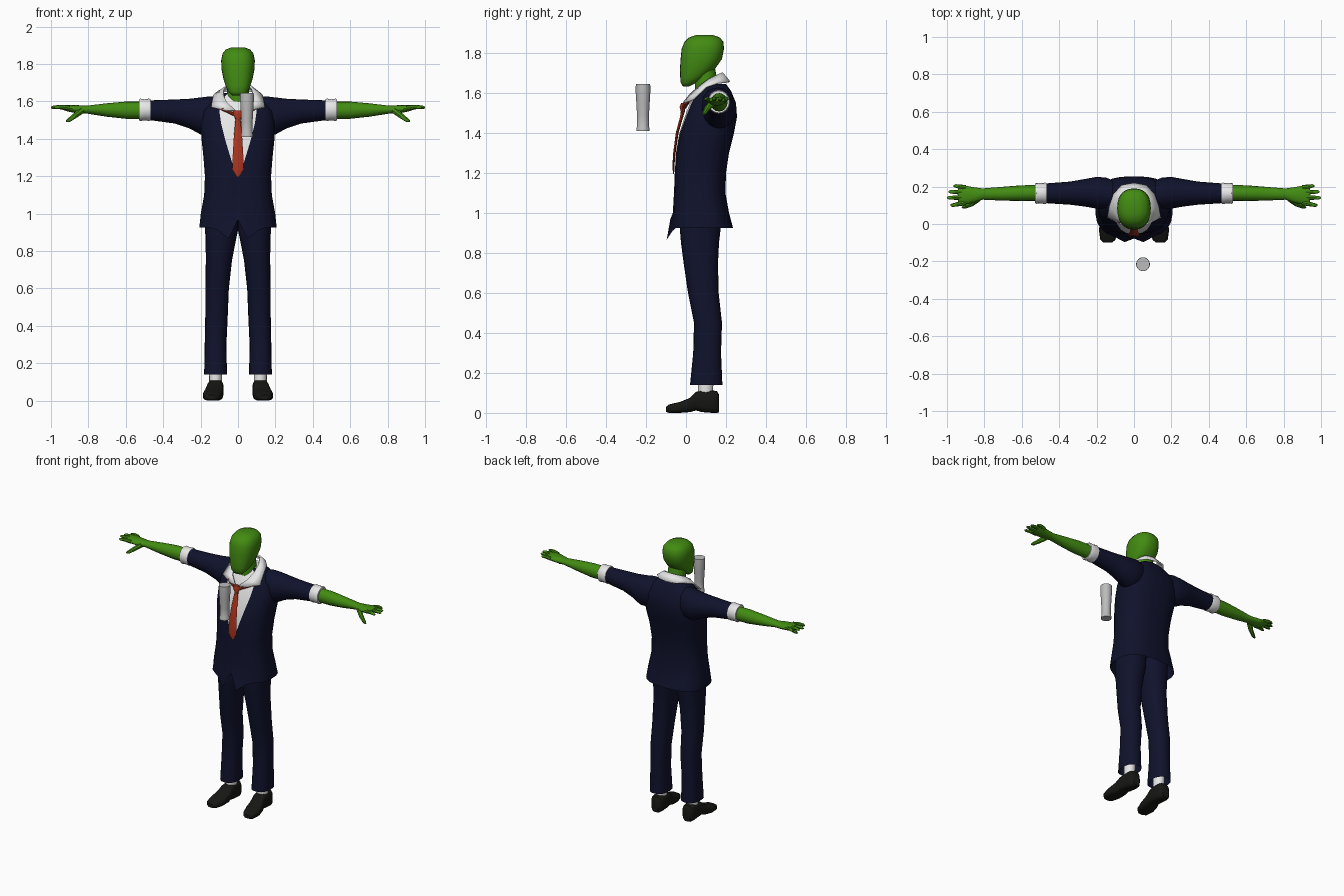
import bpy, bmesh, math
from mathutils import Vector as V

cube = bpy.data.objects.get("Cube")
if cube:
    bpy.data.objects.remove(cube)


def material(name, r, g, b):
    m = bpy.data.materials.new(name)
    m.use_nodes = True
    m.diffuse_color = (r, g, b, 1)
    bsdf = m.node_tree.nodes["Principled BSDF"]
    bsdf.inputs["Base Color"].default_value = (r, g, b, 1)
    bsdf.inputs["Roughness"].default_value = 0.8
    return m


GREEN = material("green skin", 0.055, 0.26, 0.006)
NAVY = material("navy cloth", 0.005, 0.006, 0.025)
WHITE = material("white cotton", 0.8, 0.8, 0.8)
RED = material("red tie", 0.42, 0.035, 0.012)
BLACK = material("black leather", 0.008, 0.008, 0.007)
GREY = material("grey glass", 0.5, 0.5, 0.5)


def spow(a, p):
    return math.copysign(abs(a) ** p, a)


def oval(c, u, v, n=20, p=1.0):
    """Superellipse ring around c, spanned by the half axes u and v."""
    turns = [2 * math.pi * k / n for k in range(n)]
    return [V(c) + V(u) * spow(math.cos(t), p) + V(v) * spow(math.sin(t), p) for t in turns]


def loft(name, rings, mats, rule=None, caps=(True, True), side=1, closed=True, angle=40):
    """Skin a list of rings; rule(i, j) picks the material slot."""
    bm = bmesh.new()
    rows = [[bm.verts.new((q.x * side, q.y, q.z)) for q in r] for r in rings]
    n = len(rows[0])
    for i in range(len(rows) - 1):
        for j in range(n if closed else n - 1):
            k = (j + 1) % n
            f = bm.faces.new((rows[i][j], rows[i][k], rows[i + 1][k], rows[i + 1][j]))
            f.material_index = rule(i, j) if rule else 0
    if caps[0]:
        bm.faces.new(rows[0])
    if caps[1]:
        bm.faces.new(rows[-1]).material_index = len(mats) - 1
    bmesh.ops.recalc_face_normals(bm, faces=bm.faces)
    me = bpy.data.meshes.new(name)
    bm.to_mesh(me)
    bm.free()
    for m in mats:
        me.materials.append(m)
    ob = bpy.data.objects.new(name, me)
    bpy.context.collection.objects.link(ob)
    bpy.ops.object.select_all(action='DESELECT')
    ob.select_set(True)
    bpy.context.view_layer.objects.active = ob
    bpy.ops.object.shade_smooth_by_angle(angle=math.radians(angle))
    return ob


def upright(sections, n=20, p=1.0):
    """Rings from (z, centre x, half x, front y, back y)."""
    return [oval((x, (a + b) / 2, z), (w, 0, 0), (0, (b - a) / 2, 0), n, p)
            for z, x, w, a, b in sections]


def sideways(sections, n=16, p=1.0):
    """Rings along x from (x, centre z, half z, centre y, half y)."""
    return [oval((x, y, z), (0, ry, 0), (0, 0, rz), n, p) for x, z, rz, y, ry in sections]


def tube(name, path, mat, side):
    """Round limb through (point, radius) pairs."""
    pts = [V(q) for q, r in path]
    d = (pts[-1] - pts[0]).normalized()
    u = d.cross(V((0, 0, 1))).normalized()
    w = u.cross(d)
    loft(name, [oval(q, u * r, w * r, 8) for q, (_, r) in zip(pts, path)], [mat], side=side)


# Head and neck
loft("head", upright([
    (1.632, 0, .030, -.015, .015), (1.65, 0, .051, -.026, .05), (1.68, 0, .065, -.029, .10),
    (1.72, 0, .078, -.03, .145), (1.77, 0, .088, -.027, .18), (1.82, 0, .09, -.022, .19),
    (1.855, 0, .083, -.008, .187), (1.877, 0, .066, .015, .17), (1.889, 0, .035, .05, .135)],
    28, .85), [GREEN], angle=60)
loft("neck", upright([(1.52, 0, .068, .04, .18), (1.62, 0, .06, .045, .165),
                      (1.75, 0, .058, .04, .14)]), [GREEN])

# Jacket body, with the shirt showing in the front opening
HALF = 12


def jacket_ring(z, w, front, back, opening):
    mid, d, p = (front + back) / 2, (back - front) / 2, .75
    t1 = math.asin((opening / w) ** (1 / p))
    turns = [0] + [t1 + (math.pi - t1) * k / (HALF - 1) for k in range(HALF)]
    half = [V((w * spow(max(math.sin(t), 0), p), mid - d * spow(math.cos(t), p), z)) for t in turns]
    half[0].x = half[-1].x = 0
    return half + [V((-q.x, q.y, q.z)) for q in half[-2:0:-1]]


rings = [jacket_ring(*s) for s in [
    (.925, .207, -.078, .235, .05), (1.0, .2, -.066, .215, .02), (1.1, .182, -.06, .197, .01),
    (1.2, .178, -.056, .2, .008), (1.3, .185, -.05, .215, .04), (1.4, .195, -.033, .24, .07),
    (1.48, .2, -.006, .255, .09), (1.55, .19, .02, .25, .1), (1.61, .135, .05, .225, .09),
    (1.645, .08, .08, .2, .05)]]
hem = rings[0]
hem[0].z = .97
for j in (1, -1):
    hem[j] += V((0, -.02, -.06))
for j in (2, -2):
    hem[j].z -= .015
loft("jacket", rings, [NAVY, WHITE],
     rule=lambda i, j: int(i >= 3 and j in (0, 2 * HALF - 1)), caps=(False, True))

# Shirt collar, a folded band open at the front
inner = [(0, .18, 1.70), (.05, .17, 1.695), (.075, .12, 1.67), (.078, .07, 1.635),
         (.06, .025, 1.595), (.012, -.012, 1.55)]
outer = [(0, .217, 1.655), (.065, .205, 1.655), (.108, .16, 1.65), (.13, .10, 1.63),
         (.142, .038, 1.57), (.06, -.003, 1.55)]


def both_sides(pts):
    return [V((-x, y, z)) for x, y, z in pts[:0:-1]] + [V(q) for q in pts]


collar = loft("shirt_collar", [both_sides(inner), both_sides(outer)], [WHITE],
              caps=(False, False), closed=False)
solid = collar.modifiers.new("thickness", 'SOLIDIFY')
solid.thickness = .01
solid.offset = 0

# Tie
loft("tie", [oval((0, y, z), (w, 0, 0), (0, d, 0), 8) for z, w, y, d in [
    (1.55, .026, -.012, .012), (1.53, .025, -.018, .014), (1.505, .014, -.016, .01),
    (1.48, .016, -.022, .008), (1.4, .023, -.044, .007), (1.3, .029, -.058, .006),
    (1.235, .031, -.063, .005), (1.195, .003, -.062, .003)]], [RED])

for side, label in ((1, "left"), (-1, "right")):
    tube(label + "_tie_band", [((.01, -.008, 1.525), .008), ((.085, .015, 1.56), .008)], RED, side)

    # Sleeve, rolled cuff, arm and hand
    loft(label + "_sleeve", sideways([
        (.09, 1.53, .09, .155, .07), (.15, 1.525, .102, .16, .088), (.2, 1.522, .099, .167, .085),
        (.26, 1.535, .079, .167, .074), (.34, 1.546, .064, .165, .062),
        (.48, 1.553, .052, .164, .052)], 20), [NAVY], side=side)
    loft(label + "_cuff", sideways([
        (.468, 1.555, .056, .164, .055), (.475, 1.555, .06, .164, .057),
        (.50, 1.555, .056, .164, .054), (.522, 1.555, .06, .164, .056),
        (.53, 1.555, .055, .164, .052)]), [WHITE], side=side)
    loft(label + "_arm", sideways([
        (.5, 1.553, .046, .166, .042), (.6, 1.553, .046, .165, .042),
        (.7, 1.554, .036, .162, .037), (.81, 1.556, .021, .16, .03),
        (.86, 1.558, .022, .155, .042), (.91, 1.563, .017, .155, .052),
        (.94, 1.567, .011, .157, .045)]), [GREEN], side=side)
    fingers = [("index", .113, .10, .982), ("middle", .142, .14, 1.0),
               ("ring", .170, .172, .992), ("little", .195, .204, .965)]
    for finger, y0, y1, tip in fingers:
        tube(f"{label}_{finger}_finger", [
            ((.90, y0, 1.564), .013), (((.9 + tip) / 2, (y0 + y1) / 2, 1.57), .012),
            ((tip - .01, y1, 1.568), .009), ((tip, y1, 1.567), .004)], GREEN, side)
    tube(label + "_thumb", [((.835, .135, 1.552), .018), ((.87, .108, 1.525), .015),
                            ((.905, .092, 1.499), .011), ((.918, .088, 1.493), .005)],
         GREEN, side)

    # Trouser leg and sock
    loft(label + "_trouser_leg", upright([
        (.14, .12, .061, .02, .182), (.3, .12, .058, .036, .175), (.45, .115, .06, .04, .18),
        (.6, .112, .063, .01, .163), (.75, .102, .07, -.012, .16), (.85, .093, .08, -.025, .165),
        (.91, .088, .088, -.03, .172), (1.0, .088, .088, -.025, .175)], 20, .85),
        [NAVY], caps=(False, True), side=side)
    loft(label + "_sock", upright([(.08, .12, .034, .06, .135), (.2, .12, .036, .06, .14)], 14),
         [WHITE], side=side)

    # Shoe with arched sole
    shoe = [(-.1, .14, .022, .005, .03), (-.085, .14, .04, 0, .042), (-.03, .135, .053, 0, .055),
            (.02, .128, .05, .004, .075), (.05, .123, .044, .012, .105), (.08, .12, .042, .004, .113),
            (.13, .12, .043, 0, .113), (.155, .12, .038, 0, .108), (.166, .12, .025, .004, .09)]
    rows = [oval((x, y, (a + b) / 2), (w, 0, 0), (0, 0, (b - a) / 2), 16, .6)
            for y, x, w, a, b in shoe]
    loft(label + "_shoe", rows, [BLACK], side=side)

# Floating drinking glass
loft("drinking_glass", [oval((.048, -.215, z), (r, 0, 0), (0, r, 0), 24) for z, r in [
    (1.41, .033), (1.424, .033), (1.432, .029), (1.49, .03), (1.56, .034),
    (1.61, .037), (1.645, .036)]], [GREY])
